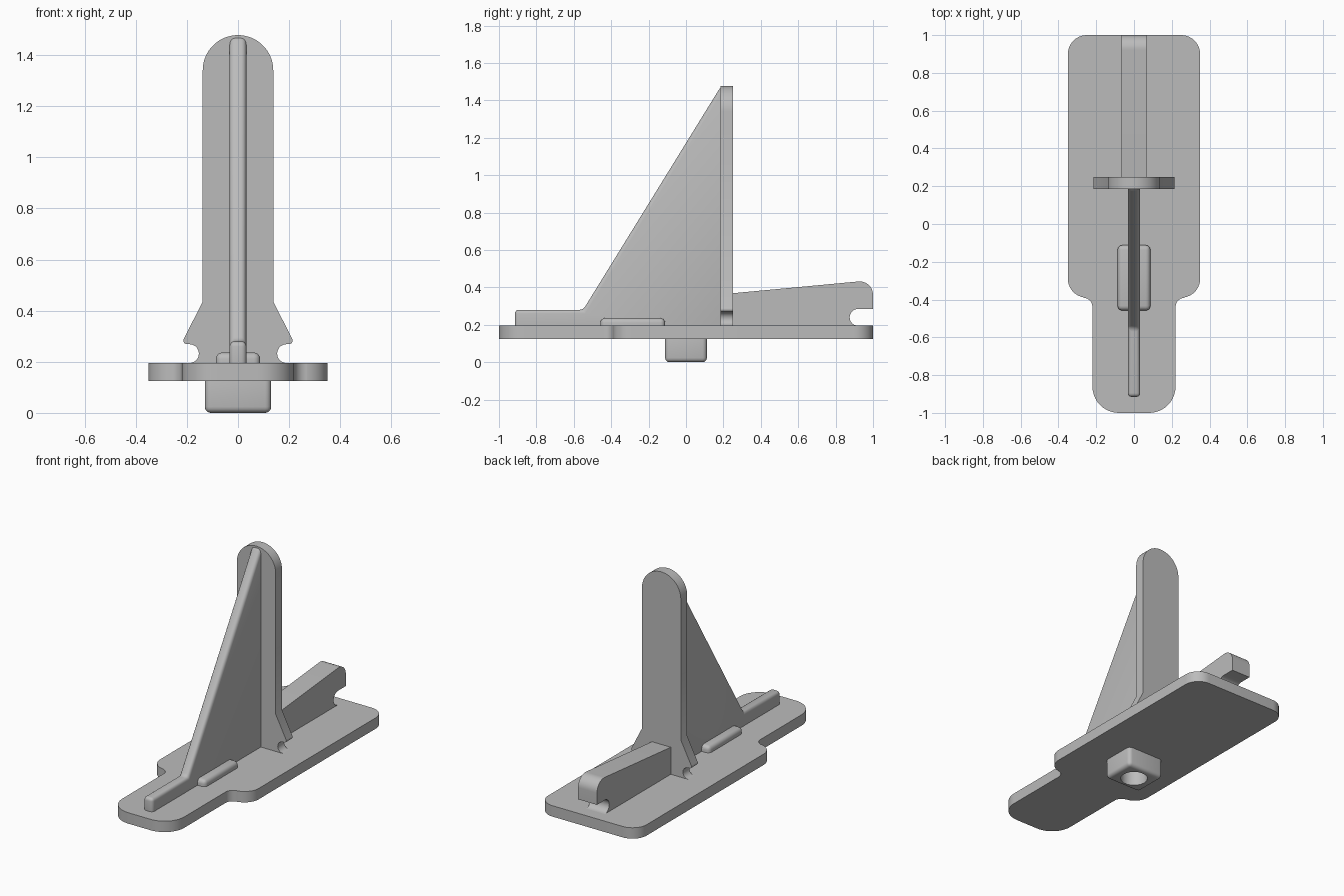
import bpy, bmesh
from math import sin, cos, radians
from mathutils import Vector

cube = bpy.data.objects.get("Cube")
if cube:
    bpy.data.objects.remove(cube, do_unlink=True)

grey = bpy.data.materials.new("plain grey")
grey.use_nodes = True
grey.diffuse_color = (0.5, 0.5, 0.5, 1)
bsdf = next(n for n in grey.node_tree.nodes if n.type == 'BSDF_PRINCIPLED')
bsdf.inputs["Base Color"].default_value = grey.diffuse_color


def arc(cx, cy, r, start, end, steps=10):
    angles = [radians(start + (end - start) * i / steps) for i in range(steps + 1)]
    return [(cx + r * cos(a), cy + r * sin(a)) for a in angles]


def mirrored(half):
    """Complete an outline drawn on its positive side."""
    return half + [(-x, y) for x, y in reversed(half) if x > 1e-5]


def smooth(ob):
    bpy.ops.object.select_all(action='DESELECT')
    ob.select_set(True)
    bpy.context.view_layer.objects.active = ob
    bpy.ops.object.shade_smooth_by_angle(angle=radians(30))


def prism(name, outline, axis, low, high, bevel=0):
    """Extrude a flat outline along an axis and round its edges."""
    place = {'X': lambda u, v: (low, u, v),
             'Y': lambda u, v: (u, low, v),
             'Z': lambda u, v: (u, v, low)}[axis]
    bm = bmesh.new()
    face = bm.faces.new([bm.verts.new(place(u, v)) for u, v in outline])
    top = bmesh.ops.extrude_face_region(bm, geom=[face])
    shift = Vector([(high - low) * (axis == a) for a in 'XYZ'])
    bmesh.ops.translate(bm, vec=shift,
                        verts=[g for g in top['geom'] if isinstance(g, bmesh.types.BMVert)])
    bmesh.ops.recalc_face_normals(bm, faces=bm.faces)
    if bevel:
        edges = [e for e in bm.edges if e.calc_face_angle(0) > radians(30)]
        bmesh.ops.bevel(bm, geom=edges, offset=bevel, offset_type='OFFSET',
                        segments=4, profile=0.5, affect='EDGES', clamp_overlap=True)
    mesh = bpy.data.meshes.new(name)
    bm.to_mesh(mesh)
    bm.free()
    mesh.materials.append(grey)
    ob = bpy.data.objects.new(name, mesh)
    bpy.context.collection.objects.link(ob)
    smooth(ob)
    return ob


def rectangle(u, v):
    return [(-u, -v), (u, -v), (u, v), (-u, v)]


# Base plate: narrow front, filleted shoulders, wide back
prism("base_plate", mirrored(
    arc(0.08, -0.86, 0.14, -90, 0)
    + arc(0.27, -0.44, 0.05, 180, 90)
    + arc(0.25, -0.29, 0.1, -90, 0)
    + arc(0.25, 0.9, 0.1, 0, 90)), 'Z', 0.125, 0.195)

# Upright post: notched, flared foot and round top
prism("upright_post", mirrored(
    [(0.19, 0.17)]
    + arc(0.19, 0.232, 0.037, 270, 90)
    + arc(0.2, 0.283, 0.014, -90, 25, 5)
    + [(0.138, 0.435)]
    + arc(0, 1.34, 0.138, 0, 90, 16)), 'Y', 0.185, 0.25)

# Front rib: low bar running into a tall sloping brace
prism("front_rib", [(-0.915, 0.15), (-0.915, 0.28), (-0.55, 0.28),
                    (0.185, 1.472), (0.235, 1.472), (0.235, 0.15)],
      'X', -0.033, 0.033, 0.02)

# Rear arm: rising top, rounded end and hook notch
prism("rear_arm", [(0.23, 0.17), (0.23, 0.367)]
      + arc(0.928, 0.36, 0.072, 95, 0)
      + [(1.0, 0.285)]
      + arc(0.92, 0.24, 0.045, 90, 270, 14)
      + [(0.92, 0.17)], 'X', -0.067, 0.067)

# Rounded pad crossing the rib
pad = prism("rounded_pad", rectangle(0.087, 0.173), 'Z', 0.14, 0.236, 0.025)
pad.location.y = -0.285

# Socket peg under the plate
peg = prism("socket_peg", rectangle(0.13, 0.112), 'Z', 0, 0.16, 0.024)
cutter = prism("socket_cutter", arc(0, 0, 0.08, 0, 350, 35), 'Z', -0.05, 0.11)
cutter.hide_render = True
cut = peg.modifiers.new("socket", 'BOOLEAN')
cut.operation = 'DIFFERENCE'
cut.solver = 'EXACT'
cut.object = cutter
bpy.context.view_layer.objects.active = peg
bpy.ops.object.modifier_apply(modifier=cut.name)
bpy.data.objects.remove(cutter, do_unlink=True)
smooth(peg)
